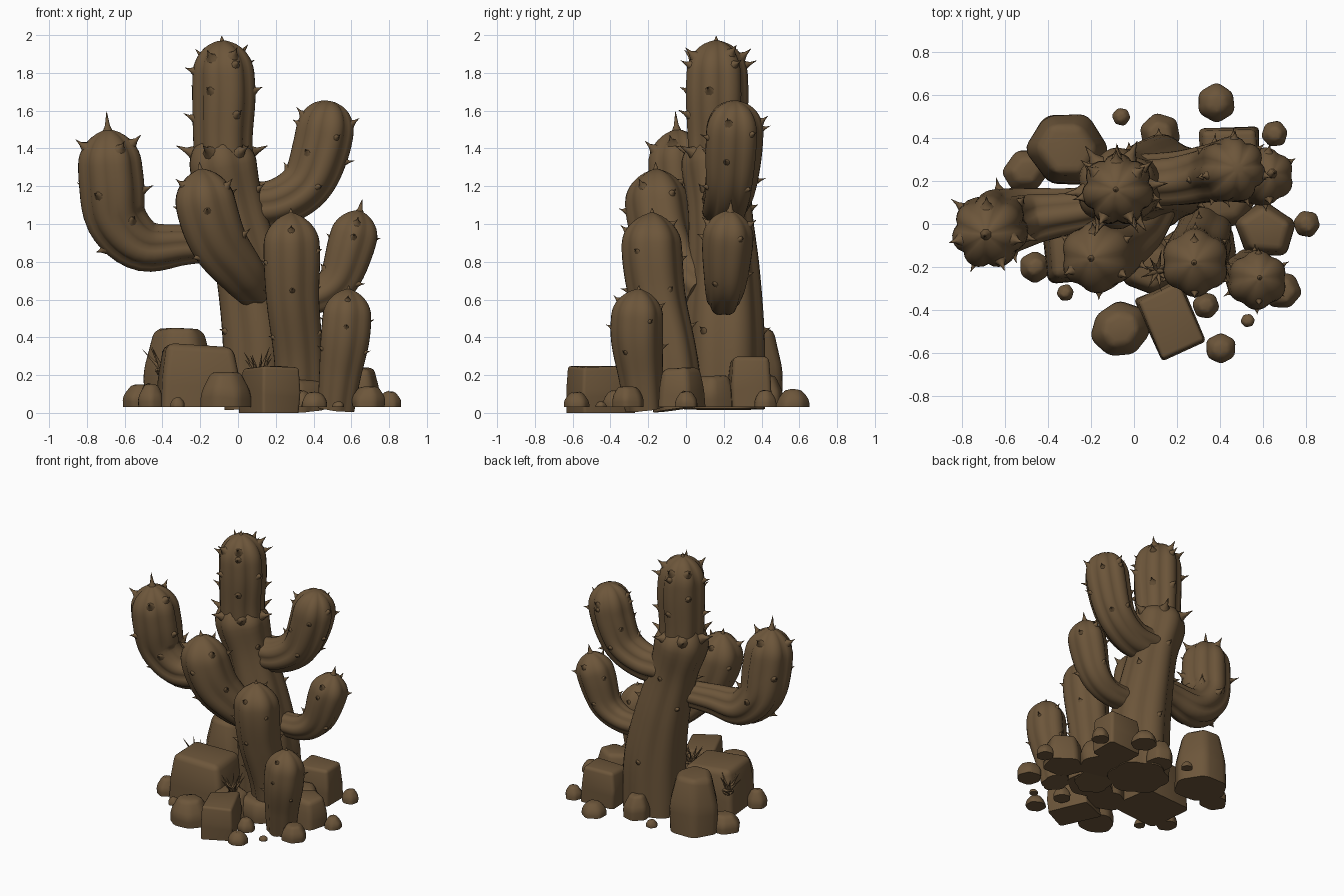
import bpy, bmesh, math, random
from mathutils import Vector

if "Cube" in bpy.data.objects:
    bpy.data.objects.remove(bpy.data.objects["Cube"])

random.seed(4)
brown = bpy.data.materials.new("earthy_brown")
brown.diffuse_color = (0.152, 0.093, 0.043, 1)
brown.use_nodes = True
brown.node_tree.nodes["Principled BSDF"].inputs["Base Color"].default_value = brown.diffuse_color
SEG = 42


def finish(bm, name, angle=50):
    bmesh.ops.recalc_face_normals(bm, faces=bm.faces[:])
    me = bpy.data.meshes.new(name)
    bm.to_mesh(me)
    bm.free()
    me.materials.append(brown)
    ob = bpy.data.objects.new(name, me)
    bpy.context.collection.objects.link(ob)
    bpy.ops.object.select_all(action='DESELECT')
    ob.select_set(True)
    bpy.context.view_layer.objects.active = ob
    bpy.ops.object.shade_smooth_by_angle(angle=math.radians(angle))
    return ob


def loft(bm, rings):
    rows = [[bm.verts.new(p) for p in r] for r in rings]
    n = len(rows[0])
    for a, b in zip(rows, rows[1:]):
        for i in range(n):
            bm.faces.new((a[i], a[(i + 1) % n], b[(i + 1) % n], b[i]))
    bm.faces.new(rows[0][::-1])
    bm.faces.new(rows[-1])


def frame(t, ref=Vector((0, 1, 0))):
    t = t.normalized()
    u = (ref - t * ref.dot(t)).normalized()
    return t, u, t.cross(u)


def spike(bm, base, direction, length, width):
    # thorn with a flared foot and a slightly upturned tip
    t, u, v = frame(direction, Vector((0.31, 0.9, 0.27)))
    rings = []
    for h, r in ((-0.25, 1.5), (0.05, 0.95), (0.4, 0.42), (1, 0.04)):
        c = base + t * h * length + Vector((0, 0, 0.15 * length * max(h, 0) ** 2))
        rings.append([c + (u * math.cos(k * math.pi / 4) + v * math.sin(k * math.pi / 4)) * r * width
                      for k in range(8)])
    loft(bm, rings)


def spline(pts):
    # Catmull-Rom through (x, y, z, radius) points
    p = [Vector(q) for q in pts]
    p = [p[0] * 2 - p[1]] + p + [p[-1] * 2 - p[-2]]
    out = []
    for i in range(1, len(p) - 2):
        a, b, c, d = p[i - 1:i + 3]
        for k in range(16):
            s = k / 16
            out.append(0.5 * (2 * b + (c - a) * s + (2 * a - 5 * b + 4 * c - d) * s * s
                              + (3 * b - a - 3 * c + d) * s ** 3))
    return out + [p[-2]]


def stem(name, pts, ribs=6, thorns=(), size=0.055, crown=3, tip=0.06, point=0.6, depth=0.11, turn=0.0):
    """Ribbed stem with a domed end; thorns are fractions along its length."""
    line = spline(pts)
    dist = [0.0]
    for a, b in zip(line, line[1:]):
        dist.append(dist[-1] + (b.xyz - a.xyz).length)
    total = dist[-1]
    cap = pts[-1][3] * 1.15

    def at(d):
        i = 0
        while i < len(line) - 2 and dist[i + 1] < d:
            i += 1
        f = (d - dist[i]) / (dist[i + 1] - dist[i])
        q = line[i].lerp(line[i + 1], f)
        r, left = q.w, total - d
        if left < cap:
            r *= max(0.02, 1 - (1 - left / cap) ** 2.1) ** point
        return q.xyz, r, frame(line[i + 1].xyz - line[i].xyz)

    def surf(d, ang):
        c, r, (t, u, v) = at(d)
        out = u * math.cos(ang + turn) + v * math.sin(ang + turn)
        return c + out * r * (1 - depth + depth * 1.3 * abs(math.cos(ang * ribs / 2)) ** 0.8), out, t

    bm = bmesh.new()
    steps = [(total - cap) * k / 26 for k in range(26)]
    steps += [total - cap * (1 - k / 9) ** 1.5 for k in range(10)]
    loft(bm, [[surf(d, 2 * math.pi * k / SEG)[0] for k in range(SEG)] for d in steps])
    # thorns on alternate ribs
    for j, f in enumerate(thorns):
        for k in range(ribs):
            if (k + j) % 2 == 0:
                p, o, t = surf(total * (f + random.uniform(-.04, .04)), 2 * math.pi * k / ribs)
                spike(bm, p, o + t * 0.25, size * random.uniform(0.7, 1.1), size * 0.36)
    # a few thorns around the dome plus one at the tip
    for k in range(crown):
        p, o, t = surf(total - cap * random.uniform(.35, .6), 2 * math.pi * round(k * ribs / crown) / ribs)
        spike(bm, p, o + t * 0.7, size, size * 0.45)
    if tip:
        c, r, (t, u, v) = at(total)
        spike(bm, c - t * 0.02, t, tip, 0.033)
    return finish(bm, name, 60)


# trunk: a wide lower section and an upper section growing out of its collar
stem("trunk_lower", [(.13, .2, .02, .21), (.12, .2, .4, .21), (.06, .2, .75, .185), (-.02, .18, 1.08, .165),
                     (-.08, .165, 1.32, .185), (-.09, .16, 1.5, .17)],
     6, (.3, .55, .74), .045, 0, 0)
stem("trunk_upper", [(-.07, .165, 1.2, .15), (-.08, .16, 1.45, .155), (-.075, .16, 1.7, .165), (-.085, .16, 1.97, .15)],
     7, (.48, .66, .8), .055, 5, .04, .5)
bm = bmesh.new()
for k in range(6):
    o = Vector((math.cos(k * 1.047 + .1), math.sin(k * 1.047 + .1), .25))
    spike(bm, Vector((-.085, .165, 1.34)) + o * .155, o, .09, .038)
finish(bm, "collar_thorns")

# arms
stem("left_arm", [(-.05, .1, .9, .09), (-.28, .06, .89, .105), (-.5, .03, .885, .135), (-.64, 0, 1.02, .158),
                  (-.67, -.03, 1.22, .17), (-.69, -.05, 1.5, .155)], 7, (.55, .74), .055, 4, .1, .6)
stem("right_arm", [(.0, .2, 1.1, .12), (.2, .21, 1.11, .125), (.36, .235, 1.21, .135), (.44, .25, 1.4, .15),
                   (.485, .26, 1.65, .15)], 7, (.5, .65, .8), .04, 3, 0, .45)
stem("front_left_arm", [(.1, .08, .64, .1), (.01, -.03, .75, .13), (-.1, -.11, .9, .155), (-.165, -.15, 1.08, .165),
                        (-.2, -.16, 1.29, .15)], 6, (.5, .78), .045, 3, .05, .6)
stem("small_right_arm", [(.2, .2, .6, .08), (.4, .2, .61, .09), (.53, .21, .7, .11), (.6, .22, .89, .13),
                         (.645, .235, 1.07, .12)], 6, (.55, .8), .04, 2, .07, .6)

# side stems rising from the ground
stem("front_stem", [(.33, -.04, .02, .13), (.32, -.08, .3, .135), (.29, -.15, .6, .145), (.285, -.18, .85, .155),
                    (.28, -.18, 1.06, .14)], 6, (.4, .6, .78), .035, 2, .04, .65)
stem("short_front_stem", [(.52, -.22, .02, .1), (.54, -.24, .2, .115), (.57, -.26, .42, .135), (.585, -.25, .655, .125)],
     6, (.5, .72), .03, 2, .035, .6)


def rock(name, x, y, rx, ry, h, sides=6, turn=0.0, top=0.6, waist=1.0, z0=0.03, soft=0.22):
    bm = bmesh.new()
    k4 = 1 / math.cos(math.pi / 4) if sides == 4 else 1.0
    rings = []
    for f, z in ((0.97, z0), (waist, z0 + (h - z0) * .45), (top, h)):
        ring = []
        for k in range(sides):
            a = 2 * math.pi * (k + .5) / sides
            j = f * k4 * random.uniform(.94, 1.06)
            px, py = math.cos(a) * rx * j, math.sin(a) * ry * j
            pz = z if z == z0 else z + random.uniform(-.06, .03) * h
            ring.append(Vector((x + px * math.cos(turn) - py * math.sin(turn),
                                y + px * math.sin(turn) + py * math.cos(turn), pz)))
        rings.append(ring)
    loft(bm, rings)
    edges = [e for e in bm.edges if max(v.co.z for v in e.verts) > z0 + .001]
    bmesh.ops.bevel(bm, geom=edges, offset=soft * min(rx, ry, h), segments=3, profile=.5,
                    affect='EDGES', clamp_overlap=True)
    finish(bm, name, 45)


# big boulders
rock("back_boulder", -.31, .345, .2, .185, .45, 6, -.5, .72)
rock("left_boulder", -.215, -.08, .205, .18, .365, 4, .1, .86)
rock("front_block", .17, -.45, .115, .16, .245, 4, .42, .92, z0=0.0, soft=.15)
rock("front_left_boulder", -.065, -.49, .145, .135, .215, 7, .3, .6)
rock("right_boulder", .61, -.03, .16, .14, .24, 5, -.3, .8)
rock("back_right_boulder", .45, .34, .14, .11, .3, 4, .05, .85)
rock("centre_boulder", .3, -.12, .2, .15, .18, 6, .2, .8)
rock("inner_boulder", .42, .12, .17, .15, .2, 6, .6, .75)
rock("inner_front_boulder", .08, -.2, .16, .13, .2, 6, .1, .75)
rock("far_left_boulder", -.5, .25, .12, .1, .15, 6, .5, .6)
rock("back_stone", .12, .42, .1, .1, .2, 6, .2, .6)
rock("right_front_stone", .69, -.31, .095, .095, .14, 6, .4, .6)

# loose pebbles: x, y, radius, height
for i, (x, y, r, h) in enumerate([(-.46, -.2, .078, .155), (-.32, -.32, .042, .08), (.335, -.38, .068, .12),
                                  (.405, -.58, .078, .11), (.53, -.45, .035, .06), (.805, 0, .066, .115),
                                  (.385, .565, .095, .13), (.655, .42, .066, .12), (-.06, .5, .045, .08)]):
    rock("pebble_%d" % (i + 1), x, y, r, r, h, 6, i * .7, .5, soft=.25)

# grass tufts
for name, c, n in (("front_tuft", (.11, -.22, .2), 9), ("left_tuft", (-.4, .06, .23), 8)):
    bm = bmesh.new()
    for k in range(n):
        a = 2 * math.pi * k / n
        lean = random.uniform(.35, 1.2)
        spike(bm, Vector(c), Vector((math.cos(a) * lean, math.sin(a) * lean, .8)), random.uniform(.1, .14), .019)
    finish(bm, name)
